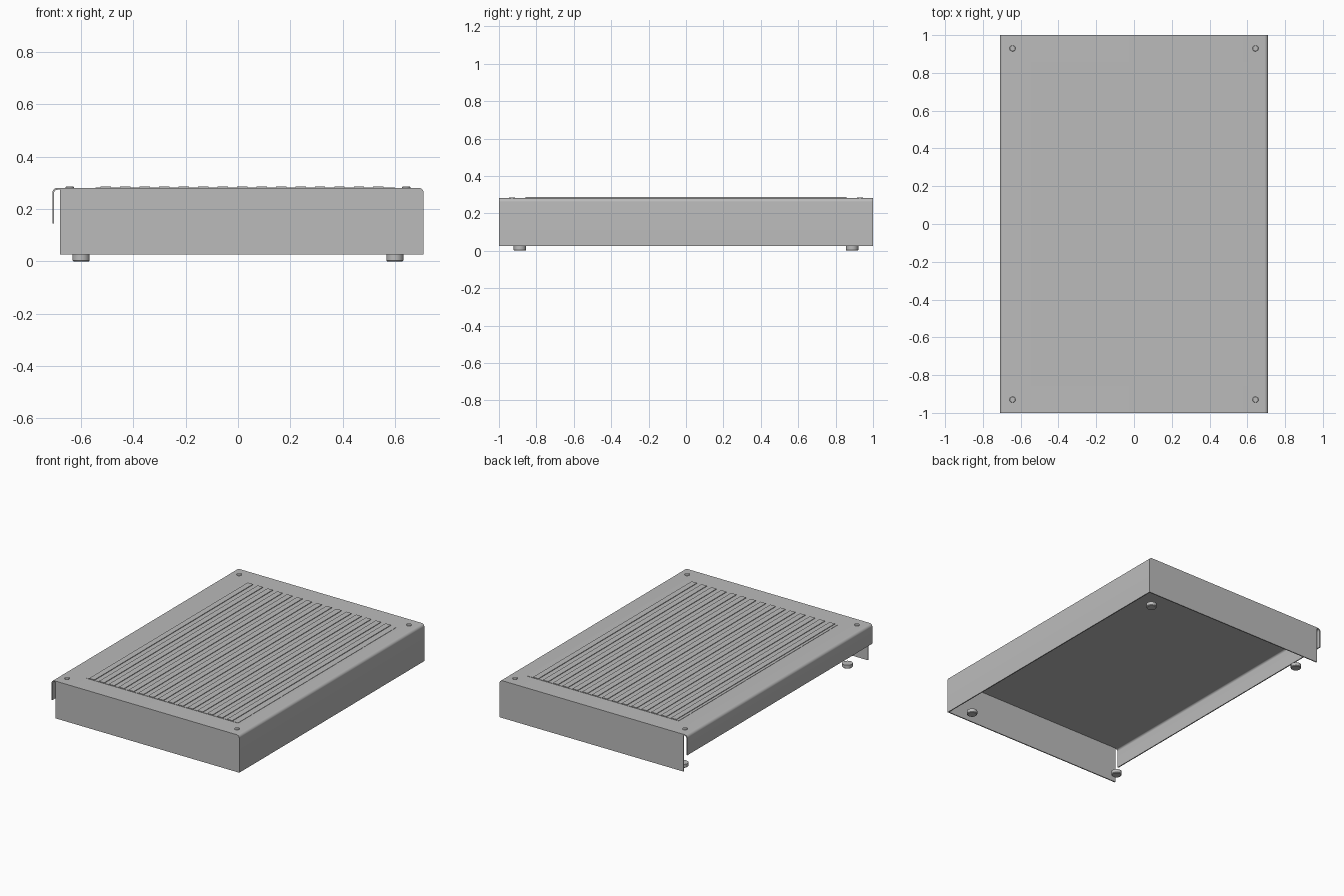
import bpy, bmesh, math

if "Cube" in bpy.data.objects:
    bpy.data.objects.remove(bpy.data.objects["Cube"])

steel = bpy.data.materials.new("grey_steel")
steel.diffuse_color = (0.5, 0.5, 0.5, 1)
steel.use_nodes = True
steel.node_tree.nodes["Principled BSDF"].inputs["Base Color"].default_value = steel.diffuse_color

T = 0.007        # sheet thickness
TOP = 0.281      # top of the folded sheet
W = 0.71         # half width
R = 0.02         # outer bend radius
BOTTOM = 0.026   # lower edge of the walls


def finish(name, bm, smooth=False):
    bmesh.ops.recalc_face_normals(bm, faces=bm.faces)
    mesh = bpy.data.meshes.new(name)
    bm.to_mesh(mesh)
    bm.free()
    mesh.materials.append(steel)
    obj = bpy.data.objects.new(name, mesh)
    bpy.context.collection.objects.link(obj)
    if smooth:
        bpy.ops.object.select_all(action='DESELECT')
        obj.select_set(True)
        bpy.context.view_layer.objects.active = obj
        bpy.ops.object.shade_smooth_by_angle(angle=math.radians(30))
    return obj


def box(name, x0, x1, y0, y1, z0, z1):
    bm = bmesh.new()
    bmesh.ops.create_cube(bm, size=1)
    for v in bm.verts:
        v.co = ((x0 + x1) / 2 + v.co.x * (x1 - x0),
                (y0 + y1) / 2 + v.co.y * (y1 - y0),
                (z0 + z1) / 2 + v.co.z * (z1 - z0))
    return finish(name, bm)


def disc(name, x, y, z0, z1, r, bevel, top):
    # short cylinder with one softened rim
    bm = bmesh.new()
    rings = [(r, z0), (r, z1 - bevel), (r - bevel, z1)] if top else \
            [(r - bevel, z0), (r, z0 + bevel), (r, z1)]
    n = 24
    loops = [[bm.verts.new((x + q * math.cos(2 * math.pi * i / n),
                            y + q * math.sin(2 * math.pi * i / n), z))
              for i in range(n)] for q, z in rings]
    for a, b in zip(loops, loops[1:]):
        for i in range(n):
            j = (i + 1) % n
            bm.faces.new((a[i], a[j], b[j], b[i]))
    bm.faces.new(loops[0])
    bm.faces.new(loops[-1])
    return finish(name, bm, True)


def fold(offset):
    # path of the folded sheet, from the short lip over the top to the long wall
    r, cx, cz, n = R - offset, W - R, TOP - R, 8
    pts = [(-W + offset, 0.145)]
    for side, start in ((-1, math.pi), (1, math.pi / 2)):
        for i in range(n + 1):
            a = start - i * math.pi / 2 / n
            pts.append((side * cx + r * math.cos(a), cz + r * math.sin(a)))
    pts.append((W - offset, BOTTOM))
    return pts


# Folded cover: top, short left lip and full right wall
bm = bmesh.new()
outer, inner = fold(0), fold(T)
ends = [[[bm.verts.new((x, y, z)) for x, z in path] for path in (outer, inner)]
        for y in (-1, 1)]
(fo, fi), (bo, bi) = ends
for i in range(len(outer) - 1):
    for a, b in ((fo, bo), (fi, bi), (fo, fi), (bo, bi)):
        bm.faces.new((a[i], a[i + 1], b[i + 1], b[i]))
for i in (0, -1):
    bm.faces.new((fo[i], bo[i], bi[i], fi[i]))
finish("folded_cover", bm, True)

# Front and back walls, open below and along the left side
box("front_wall", -0.68, W - T, -1, -1 + T, BOTTOM, TOP - T)
box("back_wall", -0.68, W - T, 1 - T, 1, BOTTOM, TOP - T)

# Thin raised pad with lengthwise ribs
box("top_pad", -0.545, 0.60, -0.857, 0.857, TOP - 0.002, TOP + 0.002)
for i in range(15):
    x = -0.506 + i * 0.0745
    box("rib", x - 0.02, x + 0.02, -0.857, 0.857, TOP, TOP + 0.006)

# Corner screws and feet
for sx in (-1, 1):
    for sy in (-1, 1):
        disc("screw_head", sx * 0.643, sy * 0.93, TOP - 0.002, TOP + 0.005, 0.016, 0.002, True)
        disc("foot", sx * 0.6, sy * 0.888, 0, BOTTOM, 0.033, 0.004, False)
